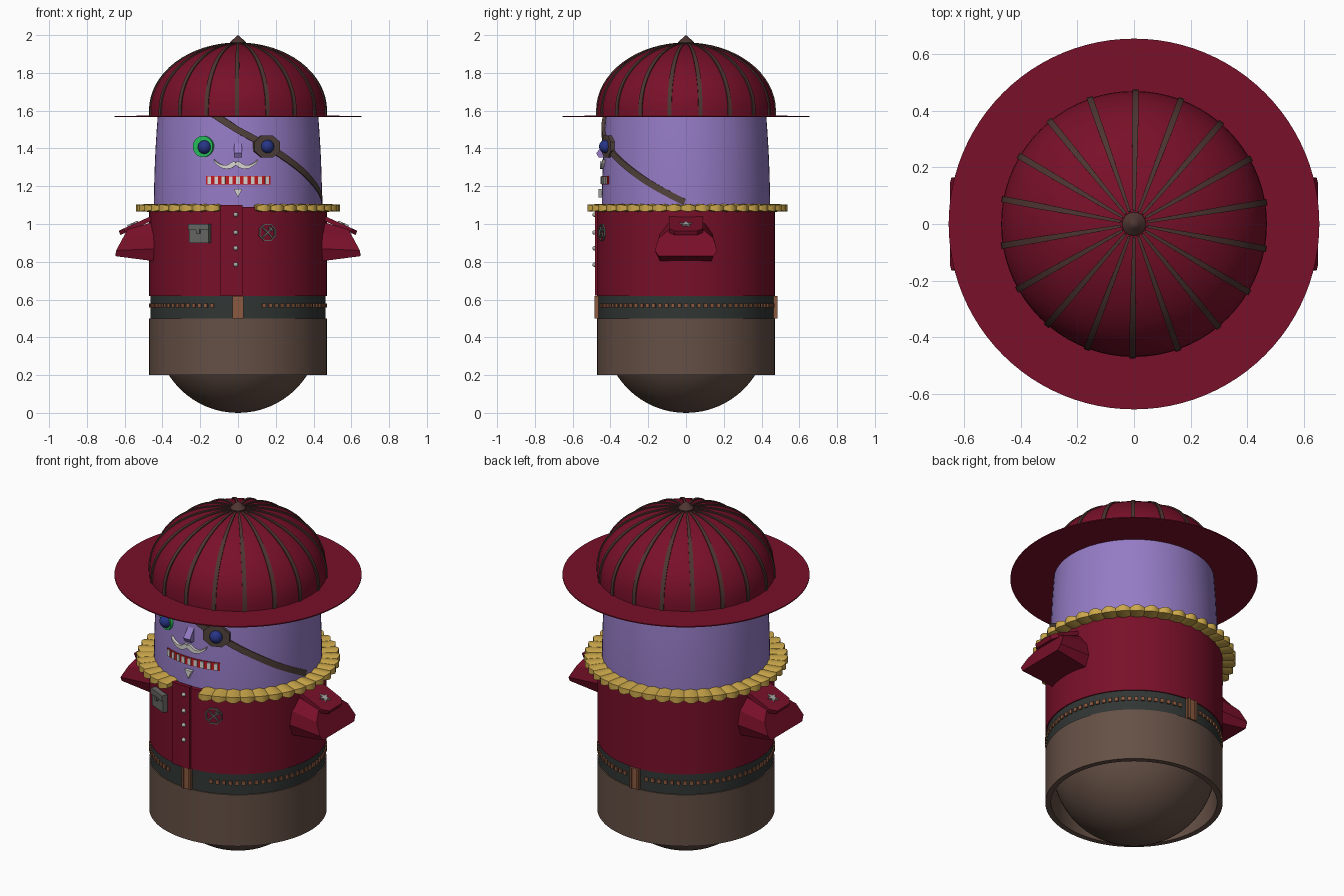
import bpy, bmesh
from math import sin, cos, pi, radians, atan2, sqrt
from mathutils import Matrix, Vector

if "Cube" in bpy.data.objects:
    bpy.data.objects.remove(bpy.data.objects["Cube"])

COLORS = dict(crimson=(.19, .005, .022), lilac=(.30, .20, .56), brown=(.13, .08, .06), gold=(.60, .39, .07),
              belt=(.03, .037, .035), copper=(.26, .10, .05), silver=(.42, .42, .40), steel=(.13, .13, .125),
              blue=(.02, .035, .24), green=(.02, .52, .11), red=(.55, .01, .015), white=(.7, .68, .65),
              rib=(.075, .035, .03), strap=(.085, .055, .045))
MATS = {}
for key, c in COLORS.items():
    MATS[key] = bpy.data.materials.new(key)
    MATS[key].diffuse_color = (*c, 1)


def P(phi, z, r):
    """Point on a cylinder; phi = 0 is the front."""
    return Vector((r * sin(phi), -r * cos(phi), z))


def frame(phi, z, r):
    """Local frame on the body: x sideways, -y outward, z up."""
    return Matrix.Translation(P(phi, z, r)) @ Matrix.Rotation(phi, 4, 'Z')


def finish(name, bm, mat, angle=35):
    bmesh.ops.remove_doubles(bm, verts=bm.verts, dist=1e-5)
    bmesh.ops.recalc_face_normals(bm, faces=bm.faces)
    me = bpy.data.meshes.new(name)
    bm.to_mesh(me)
    bm.free()
    me.materials.append(MATS[mat])
    me.shade_smooth()
    me.set_sharp_from_angle(angle=radians(angle))
    ob = bpy.data.objects.new(name, me)
    bpy.context.collection.objects.link(ob)
    return ob


def loft(name, strips, mat, ring=False, angle=35):
    """Each strip is a list of equal-sized cross-sections."""
    bm = bmesh.new()
    for secs in strips:
        rows = [[bm.verts.new(p) for p in s] for s in secs]
        n = len(rows[0])
        for i in range(len(rows) - (0 if ring else 1)):
            a, b = rows[i], rows[(i + 1) % len(rows)]
            for j in range(n):
                k = (j + 1) % n
                bm.faces.new((a[j], a[k], b[k], b[j]))
        if not ring:
            bm.faces.new(rows[0])
            bm.faces.new(rows[-1])
    return finish(name, bm, mat, angle)


def lathe(name, prof, mat, seg=72):
    return loft(name, [[[P(2 * pi * i / seg, z, r) for r, z in prof] for i in range(seg)]], mat, True)


def arc(name, prof, a0, a1, mat, n=12):
    return loft(name, [[[P(a0 + (a1 - a0) * i / n, z, r) for r, z in prof] for i in range(n + 1)]], mat)


def plate(pts, y0, y1, M):
    """Flat outline extruded outward, as a loft strip."""
    return [[M @ Vector((x, -y, z)) for x, z in pts] for y in (y0, y1)]


def ngon(n, rx, rz, rot=0):
    return [(rx * cos(2 * pi * i / n + rot), rz * sin(2 * pi * i / n + rot)) for i in range(n)]


def rect(w, h, x=0, z=0):
    return [(x - w / 2, z - h / 2), (x + w / 2, z - h / 2), (x + w / 2, z + h / 2), (x - w / 2, z + h / 2)]


def balls(name, items, mat):
    bm = bmesh.new()
    for p, r in items:
        bmesh.ops.create_uvsphere(bm, u_segments=20, v_segments=12, radius=r, matrix=Matrix.Translation(p))
    return finish(name, bm, mat, 60)


def ribbon(path, radius, thick):
    """Strip wrapped on the head; path holds (phi, z, width)."""
    out = []
    for i, (f, z, w) in enumerate(path):
        a, b = path[max(i - 1, 0)], path[min(i + 1, len(path) - 1)]
        t = atan2(b[1] - a[1], (b[0] - a[0]) * radius)
        df, dz = -sin(t) * w / 2 / radius, cos(t) * w / 2
        r = radius(z) if callable(radius) else radius
        out.append([P(f - df, z - dz, r - .01), P(f + df, z + dz, r - .01),
                    P(f + df, z + dz, r + thick), P(f - df, z - dz, r + thick)])
    return out


# Base ball and open skirt
lathe("base_ball", [(.435 * sin(a), .435 - .435 * cos(a)) for a in [pi / 2 * i / 16 for i in range(17)]]
      + [(0, .435)], "brown")
lathe("skirt", [(.47, .2), (.47, .5), (.44, .5), (.44, .2)], "brown")

# Belt, studs and buckles
lathe("belt", [(.464, .49), (.464, .625), (.3, .625), (.3, .49)], "belt")
N = 84
studs = [2 * pi * i / N for i in range(N)]
loft("belt_studs", [plate(rect(.02, .022), -.01, .008, frame(f, .568, .464)) for f in studs
                    if sin(f) ** 2 > .05 or (cos(f) < 0 and abs(sin(f)) > .08)], "copper")
for nm, f in (("front_buckle", 0), ("back_buckle", pi)):
    loft(nm, [plate(rect(.06, .12), -.03, .012, frame(f, .56, .466)),
              plate(rect(.012, .12, -.022), 0, .018, frame(f, .56, .466)),
              plate(rect(.012, .12, .022), 0, .018, frame(f, .56, .466))], "copper")

# Coat with overlapping front panel and buttons
lathe("coat", [(.47, .62), (.47, 1.09), (.40, 1.09), (.40, .62)], "crimson")
arc("coat_front_panel", [(.46, .622), (.482, .622), (.482, 1.10), (.46, 1.10)], -.20, .05, "crimson")
balls("buttons", [(P(-.025, z, .484), .012) for z in (1.05, .955, .872, .785)], "silver")

# Scalloped ruff collar, open at the front
secs, n = [], 240
for i in range(n + 1):
    f = radians(11) + radians(338) * i / n
    s = abs(sin(pi * 40 * i / n))
    R, h = .522 + .018 * s, .008 * s
    secs.append([P(f, 1.072 - h, .44), P(f, 1.074 - h, R), P(f, 1.095 + h, R), P(f, 1.099 + h, .44)])
loft("ruff_collar", [secs], "gold", angle=30)

# Head
def head_r(z):
    return .445 - .02 * ((z - 1.08) / .49) ** 2


zs = [1.08 + .07 * i for i in range(8)]
lathe("head", [(head_r(z), z) for z in zs] + [(0, 1.57), (0, 1.08)], "lilac")

# Hat: brim, dome, ribs, finial
lathe("hat_brim", [(.655, 1.566), (.655, 1.572), (0, 1.578), (0, 1.566)], "crimson", 96)
dome = [(.47, 1.57)] + [(.47 * cos(a), 1.60 + .355 * sin(a)) for a in [pi / 2 * i / 16 for i in range(17)]]
lathe("hat_dome", dome + [(0, 1.57)], "crimson")
ribs = []
for k in range(18):
    M = Matrix.Rotation(2 * pi * k / 18 - .012, 4, 'Z')
    strip = []
    for r, z in dome[:-1]:
        nx, nz = Vector((r / .47 ** 2, max(z - 1.6, 0) / .355 ** 2)).normalized()
        w = .004 + .007 * min(1, r / .35)
        strip.append([M @ Vector((s * w, -(r + d * nx), z + d * nz))
                      for s, d in ((-1, -.01), (1, -.01), (1, .006), (-1, .006))])
    ribs.append(strip)
loft("hat_ribs", ribs, "rib")
lathe("hat_finial", [(0, 2.0), (.018, 1.985), (.042, 1.962), (.04, 1.952), (0, 1.945)], "rib", 24)

# Eyes
le, re = frame(-.43, 1.41, .435), frame(.352, 1.41, .435)
loft("green_eye_rim", [plate(ngon(28, .058, .056), -.02, .012, le)], "green")
balls("eyes", [(le @ Vector((.01, -.012, -.003)), .036), (re @ Vector((0, -.018, 0)), .035)], "blue")
loft("eye_patch", [plate(ngon(8, .078, .064, pi / 8), -.02, .016, re)], "strap")

# Eyepatch strap around the head
knots = [(-17, 1.58), (0, 1.497), (20, 1.415), (30, 1.37), (49, 1.285), (62, 1.225), (74, 1.175), (94, 1.095)]
path = []
for (a, z0), (b, z1) in zip(knots, knots[1:]):
    path += [(radians(a + (b - a) * t / 4), z0 + (z1 - z0) * t / 4, .034) for t in range(4)]
loft("patch_strap", [ribbon(path, .438, .01)], "strap")

# Nose wedge
loft("nose", [[(s * .02, -.41, 1.445), (s * .022, -.475, 1.375), (s * .022, -.465, 1.352), (s * .022, -.41, 1.352)]
              for s in (-1, 1)] and
     [[[Vector(p) for p in ((s * .018, -.42, 1.445), (s * .022, -.475, 1.375),
                            (s * .022, -.462, 1.352), (s * .022, -.41, 1.352))] for s in (-1, 1)]], "lilac")

# Moustache, two mirrored halves
half = [(0, 1.322, .018), (.03, 1.318, .026), (.06, 1.308, .026), (.10, 1.302, .022), (.15, 1.303, .017),
        (.20, 1.313, .012), (.24, 1.327, .008), (.26, 1.34, .003)]
right = ribbon(half, .438, .018)
left = [[Vector((-p.x, p.y, p.z)) for p in s] for s in right]
ob = loft("moustache", [right, left], "white")
ob.rotation_euler.z = -.025

# Mouth with teeth, and chin tuft
arc("mouth", [(.42, 1.21), (.448, 1.21), (.448, 1.255), (.42, 1.255)], -.385, .395, "red")
loft("teeth", [plate(rect(.02, .038), -.01, .004, frame(-.345 + .0865 * i, 1.232, .449)) for i in range(9)], "white")
loft("chin_tuft", [plate([(-.023, .022), (0, -.024), (.023, .022)], -.02, .02, frame(0, 1.163, .442))], "white")

# Metal pouch
pk = frame(-.435, .95, .47)
loft("pouch", [plate(rect(.115, .09, 0, -.006), -.02, .022, pk), plate(rect(.12, .034, 0, .034), -.02, .03, pk),
               plate(rect(.02, .022, 0, .012), 0, .036, pk)], "steel")

# Round badge with crossed bars
bd = frame(.336, .955, .47)
outer, inner = ngon(8, .05, .05, pi / 8), ngon(8, .043, .043, pi / 8)
rim = []
for i in range(8):
    j = (i + 1) % 8
    rim.append(plate([outer[i], outer[j], inner[j], inner[i]], -.008, .006, bd))
bars = [plate(rect(.072, .008), -.006, .007, bd @ Matrix.Rotation(s * pi / 4, 4, 'Y')) for s in (-1, 1)]
bars += [plate(rect(.03, .01, 0, .026), -.006, .008, bd @ Matrix.Rotation(pi / 4, 4, 'Y'))]
loft("badge", rim + bars, "steel")

# Sleeves, shoulder flaps and stars on both sides
inner = [(.42, .09, 1.02), (.42, .14, .95), (.42, .155, .87), (.42, .135, .80)]
outer = [(.585, .09, .97), (.61, .145, .925), (.645, .165, .86), (.65, .145, .83)]
slope = atan2(.07, .155)
star = [((.034 if i % 2 == 0 else .014) * cos(pi * i / 5 + pi / 2), (.034 if i % 2 == 0 else .014) *
         sin(pi * i / 5 + pi / 2)) for i in range(10)]
for side, nm in ((1, "right"), (-1, "left")):
    S = Matrix.Diagonal((side, 1, 1, 1))
    secs = [[S @ Vector(p) for p in ring] + [S @ Vector((x, -y, z)) for x, y, z in reversed(ring)]
            for ring in (inner, outer)]
    loft(nm + "_sleeve", [secs], "crimson", angle=15)
    T = S @ Matrix.Translation((.545, 0, .99)) @ Matrix.Rotation(slope, 4, 'Y')
    flap = [(-.095, -.09), (.06, -.09), (.09, -.06), (.09, .06), (.06, .09), (-.095, .09)]
    loft(nm + "_shoulder_flap", [[[T @ Vector((x, y, z)) for x, y in flap] for z in (-.012, .012)]], "crimson")
    loft(nm + "_shoulder_star", [[[T @ Vector((-z + .01, x, h)) for x, z in star] for h in (.01, .02)]], "silver")

for m in bpy.data.materials:
    if m.users and not m.is_grease_pencil:
        m.use_nodes = True
        m.node_tree.nodes["Principled BSDF"].inputs["Base Color"].default_value = m.diffuse_color
